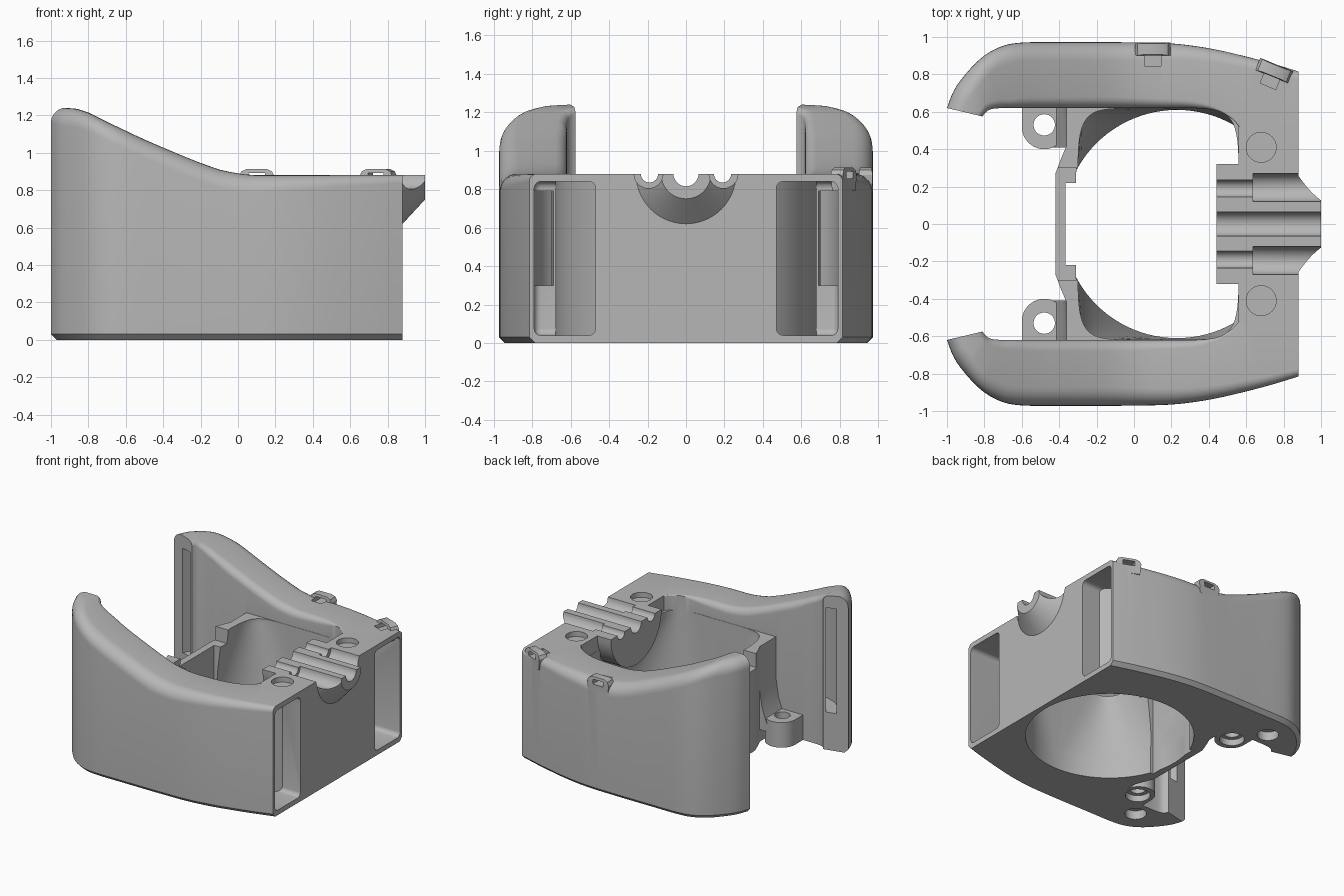
import bpy, bmesh
from math import sin, cos, pi, radians, copysign

cube = bpy.data.objects.get("Cube")
if cube:
    bpy.data.objects.remove(cube, do_unlink=True)

grey = bpy.data.materials.new("plain grey")
grey.use_nodes = True
COLOUR = (0.47, 0.47, 0.47, 1)
grey.diffuse_color = COLOUR
grey.node_tree.nodes["Principled BSDF"].inputs["Base Color"].default_value = COLOUR

DECK = 0.88


def loft(name, loops):
    """Closed solid through equal-length loops, capped at both ends."""
    bm = bmesh.new()
    rows = [[bm.verts.new(p) for p in loop] for loop in loops]
    n = len(rows[0])
    for a, b in zip(rows, rows[1:]):
        for i in range(n):
            j = (i + 1) % n
            bm.faces.new((a[i], a[j], b[j], b[i]))
    bm.faces.new(rows[0])
    bm.faces.new(rows[-1])
    bmesh.ops.recalc_face_normals(bm, faces=bm.faces)
    mesh = bpy.data.meshes.new(name)
    bm.to_mesh(mesh)
    bm.free()
    mesh.materials.append(grey)
    ob = bpy.data.objects.new(name, mesh)
    bpy.context.scene.collection.objects.link(ob)
    return ob


def box(x0, x1, y0, y1, z0, z1):
    return loft("block", [[(x0, y0, z), (x1, y0, z), (x1, y1, z), (x0, y1, z)]
                          for z in (z0, z1)])


def disc(x, y, r, z, n=40):
    return [(x + r * cos(2 * pi * i / n), y + r * sin(2 * pi * i / n), z) for i in range(n)]


def upright(x, y, r0, r1, z0, z1, n=40):
    return loft("upright", [disc(x, y, r0, z0, n), disc(x, y, r1, z1, n)])


def groove(y, r, x0, x1, n=32):
    return loft("groove", [[(x, y + r * cos(2 * pi * i / n), DECK + r * sin(2 * pi * i / n))
                            for i in range(n)] for x in (x0, x1)])


def half_round(stations, n=28):
    """Lower half of a round bar along x, flush with the deck."""
    return loft("half_round", [[(x, r * cos(pi + pi * i / n), DECK + r * sin(pi + pi * i / n))
                                for i in range(n + 1)] for x, r in stations])


def combine(target, tool, op):
    mod = target.modifiers.new("join", 'BOOLEAN')
    mod.operation, mod.solver, mod.object = op, 'EXACT', tool
    bpy.context.view_layer.objects.active = target
    bpy.ops.object.modifier_apply(modifier=mod.name)
    bpy.data.objects.remove(tool, do_unlink=True)


def add(tool):
    combine(body, tool, 'UNION')


def cut(tool):
    combine(body, tool, 'DIFFERENCE')


# Height of the rim along x
RIM = [(-1.1, 1.24), (-.92, 1.24), (-.86, 1.235), (-.8, 1.215), (-.7, 1.165), (-.5, 1.07),
       (-.3, .985), (-.2, .945), (-.1, .91), (0, .888), (.08, DECK), (2, DECK)]


def rim(x):
    for (x0, z0), (x1, z1) in zip(RIM, RIM[1:]):
        if x <= x1:
            return z0 + (z1 - z0) * (x - x0) / (x1 - x0)
    return DECK


def smooth_path(rows, steps=4):
    """Catmull-Rom resampling of rows of numbers."""
    out = []
    for i in range(len(rows) - 1):
        a, b, c, d = (rows[max(i - 1, 0)], rows[i], rows[i + 1],
                      rows[min(i + 2, len(rows) - 1)])
        for k in range(steps):
            t = k / steps
            out.append([q + .5 * t * (r - p + t * (2 * p - 5 * q + 4 * r - s
                                                   + t * (3 * (q - r) + s - p)))
                        for p, q, r, s in zip(a, b, c, d)])
    return out + [list(rows[-1])]


# Arm stations: outer x, y, inner x, y, outer and inner rounding
ARM = [(-1, .62, -.81, .575, .08, .03), (-.965, .71, -.79, .6, .09, .03),
       (-.91, .79, -.76, .615, .1, .04), (-.82, .885, -.7, .62, .1, .05),
       (-.72, .945, -.64, .62, .1, .05), (-.6, .97, -.55, .62, .1, .06),
       (-.35, .972, -.35, .62, .1, .06), (-.1, .972, -.1, .62, .1, .06),
       (.15, .968, .15, .62, .09, .05), (.3, .955, .3, .62, .08, .04),
       (.45, .93, .42, .61, .07, .02), (.6, .895, .52, .565, .06, .01),
       (.74, .858, .62, .48, .05, .01), (DECK, .815, DECK, .45, .04, .01)]


def arm(s):
    loops = []
    for ox, oy, ix, iy, ro, ri in smooth_path(ARM):
        w = ((ix - ox) ** 2 + (iy - oy) ** 2) ** .5
        dx, dy = (ix - ox) / w, (iy - oy) / w
        arc = [pi / 2 * k / 7 for k in range(8)]
        prof = [(.03, None, 0), (0, None, .03)]
        prof += [(ro * (1 - cos(t)), ro * (1 - sin(t)), 0) for t in arc]
        prof += [(w - ri * (1 - cos(t)), ri * (1 - sin(t)), 0) for t in reversed(arc)]
        prof += [(w, None, 0)]
        loops.append([(ox + dx * u, s * (oy + dy * u),
                       z if drop is None else rim(ox + dx * u) - drop)
                      for u, drop, z in prof])
    return loft("arm", loops)


# Core with the rear bridge, then both arms and the deck
edge = [(-.42, .27), (-.39, .35), (-.36, .42), (-.36, .64), (DECK, .64)]
plan = edge + [(x, -y) for x, y in reversed(edge)]
body = loft("holder_body", [[(x, y, z) for x, y in plan] for z in (0, .76)])
for s in (1, -1):
    add(arm(s))
add(box(.56, DECK, -.52, .52, .6, DECK))

# Round opening that squares off towards the top
N = 96


def squared(z):
    pts = []
    for i in range(N):
        c, q = cos(2 * pi * i / N), sin(2 * pi * i / N)
        pts.append((.13 + .43 * copysign(abs(c) ** .3, c),
                    .618 * copysign(abs(q) ** .3, q), z))
    return pts


cut(loft("opening", [disc(.23, 0, .61, -.05, N), disc(.23, 0, .61, .15, N),
                     squared(.72), squared(1.4)]))
cut(box(-.365, 0, -.22, .22, -.05, 1))
cut(box(-.5, -.1, -.3, .3, .65, 1))

# Cable rest: inner ledge and tapered nose
add(half_round([(.44, .32), (.6, .32)]))
add(half_round([(.8, .26), (DECK, .26), (1, .13)]))
cut(groove(0, .065, .3, 1.1))
for s in (1, -1):
    cut(groove(s * .19, .045, .3, 1.1))
    cut(groove(s * .195, .075, .635, 1.1))

# Strap channel stations: outer x, y, inner x, y
CHANNEL = [(.35, .79, .35, .69), (-.1, .8, -.1, .69), (-.55, .8, -.55, .7),
           (-.73, .775, -.68, .695), (-.85, .7, -.775, .655), (-.94, .54, -.86, .53)]
for s in (1, -1):
    # End pocket curving round the opening
    lo, hi = sorted((s * .47, s * .79))
    pocket = box(.25, 1, lo, hi, .04, .84)
    bevel = pocket.modifiers.new("round", 'BEVEL')
    bevel.width, bevel.segments = .035, 4
    bpy.context.view_layer.objects.active = pocket
    bpy.ops.object.modifier_apply(modifier=bevel.name)
    combine(pocket, upright(.23, 0, .68, .68, -.1, 1.2, 96), 'DIFFERENCE')
    cut(pocket)
    # Channel to the slot at the arm tip
    loops = []
    for ox, oy, ix, iy in smooth_path(CHANNEL):
        top = min(rim(ix) - .09, 1.14)
        loops.append([(ox, s * oy, .3), (ix, s * iy, .3),
                      (ix, s * iy, top), (ox, s * oy, top)])
    cut(loft("channel", loops))
    # Screw lug with sloping top
    lo, hi = sorted((s * .52, s * .64))
    add(box(-.6, -.34, lo, hi, 0, .2))
    add(upright(-.48, s * .52, .12, .12, 0, .2))
    add(loft("lug_web", [[(-.45, s * y, .1), (-.35, s * y, .1), (-.35, s * y, .5),
                          (-.385, s * y, .28)] for y in (.41, .63)]))
    cut(upright(-.48, s * .53, .057, .057, -.1, .8))
    cut(upright(-.48, s * .53, .09, .09, -.1, .05))
    # Blind holes below, round recesses on the deck
    cut(upright(-.64, s * .745, .078, .078, -.1, .07))
    cut(upright(.68, s * .41, .08, .08, .84, 1))


# Small tie loops on the back rim
def turned(cx, cy, angle, pts):
    c, q = cos(angle), sin(angle)
    return [(cx + x * c - y * q, cy + x * q + y * c, z) for x, y, z in pts]


def rect(w, y0, y1, z):
    return [(-w, y0, z), (w, y0, z), (w, y1, z), (-w, y1, z)]


for cx, cy, deg in ((.1, .935, 0), (.75, .82, -22)):
    a = radians(deg)
    add(loft("tie_loop", [turned(cx, cy, a, rect(*r)) for r in (
        (.085, -.03, .033, .79), (.095, -.035, .035, .875),
        (.082, -.033, .033, .9), (.055, -.03, .03, .913))]))
    cut(loft("tie_slot", [turned(cx, cy, a, rect(.045, -.09, .08, z)) for z in (.855, .893)]))

# Smooth shading with crisp edges
bpy.ops.object.select_all(action='DESELECT')
body.select_set(True)
bpy.context.view_layer.objects.active = body
bpy.ops.object.shade_smooth_by_angle(angle=radians(30))
